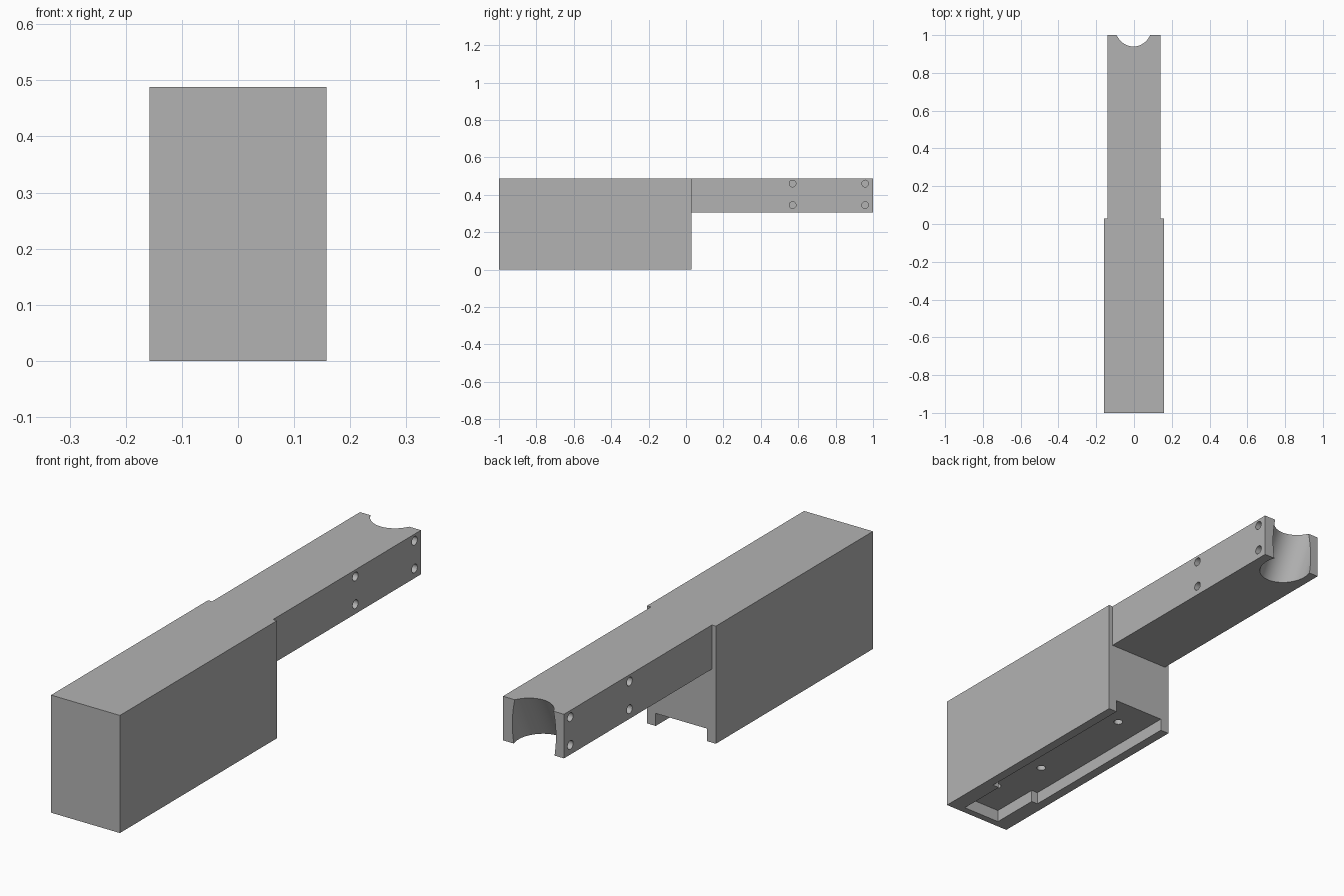
import bpy
import math
from mathutils import Matrix, Vector

cube = bpy.data.objects.get("Cube")
if cube:
    bpy.data.objects.remove(cube, do_unlink=True)

HALF_BLOCK, HALF_ARM = 0.158, 0.14
TOP, ARM_BOTTOM, JOINT_Y = 0.488, 0.305, 0.03
POCKET = 0.052

grey = bpy.data.materials.new("plain grey")
grey.use_nodes = True
grey.diffuse_color = (0.45, 0.45, 0.45, 1)
grey.node_tree.nodes["Principled BSDF"].inputs["Base Color"].default_value = grey.diffuse_color


def box(name, low, high):
    low, high = Vector(low), Vector(high)
    bpy.ops.mesh.primitive_cube_add(size=1)
    ob = bpy.context.object
    ob.name = name
    ob.data.transform(Matrix.Translation((low + high) / 2) @ Matrix.Diagonal((*(high - low), 1)))
    ob.data.materials.append(grey)
    return ob


def rod(name, centre, radius, length, axis, sides=24):
    bpy.ops.mesh.primitive_cylinder_add(vertices=sides, radius=radius, depth=length)
    ob = bpy.context.object
    ob.name = name
    turn = Vector(axis).to_track_quat("Z", "Y").to_matrix().to_4x4()
    ob.data.transform(Matrix.Translation(centre) @ turn)
    ob.data.materials.append(grey)
    return ob


def carve(target, cutters):
    for cutter in cutters:
        cutter.hide_render = True
        mod = target.modifiers.new("cut", "BOOLEAN")
        mod.operation, mod.solver, mod.object = "DIFFERENCE", "EXACT", cutter
        bpy.context.view_layer.objects.active = target
        bpy.ops.object.modifier_apply(modifier=mod.name)
        bpy.data.objects.remove(cutter, do_unlink=True)
    bpy.ops.object.select_all(action="DESELECT")
    target.select_set(True)
    bpy.context.view_layer.objects.active = target
    bpy.ops.object.shade_smooth_by_angle(angle=math.radians(30))


# Main block, with a stepped pocket underneath that opens at the back
block = box("main_block", (-HALF_BLOCK, -1, 0), (HALF_BLOCK, JOINT_Y, TOP))
cuts = [
    box("wide_pocket", (-0.118, -0.755, -0.1), (0.118, 0.1, POCKET)),
    box("narrow_pocket", (-0.088, -0.97, -0.1), (0.088, -0.7, POCKET)),
]
# Screw holes in the pocket ceiling
for x, y in ((0, -0.1), (0, -0.59), (0.045, -0.82)):
    cuts.append(rod("pocket_hole", (x, y, POCKET), 0.018, 0.12, (0, 0, 1)))
carve(block, cuts)

# Arm, with a slanted round saddle in its end
arm = box("arm", (-HALF_ARM, JOINT_Y, ARM_BOTTOM), (HALF_ARM, 1, TOP))
cuts = [rod("saddle", (-0.003, 1, 0.385), 0.1, 1, (0, 0.5, 1), 96)]
# Blind screw holes in both sides
for side in (-1, 1):
    for y in (0.57, 0.958):
        for z in (0.345, 0.46):
            cuts.append(rod("side_hole", (side * HALF_ARM, y, z), 0.018, 0.07, (1, 0, 0)))
carve(arm, cuts)
